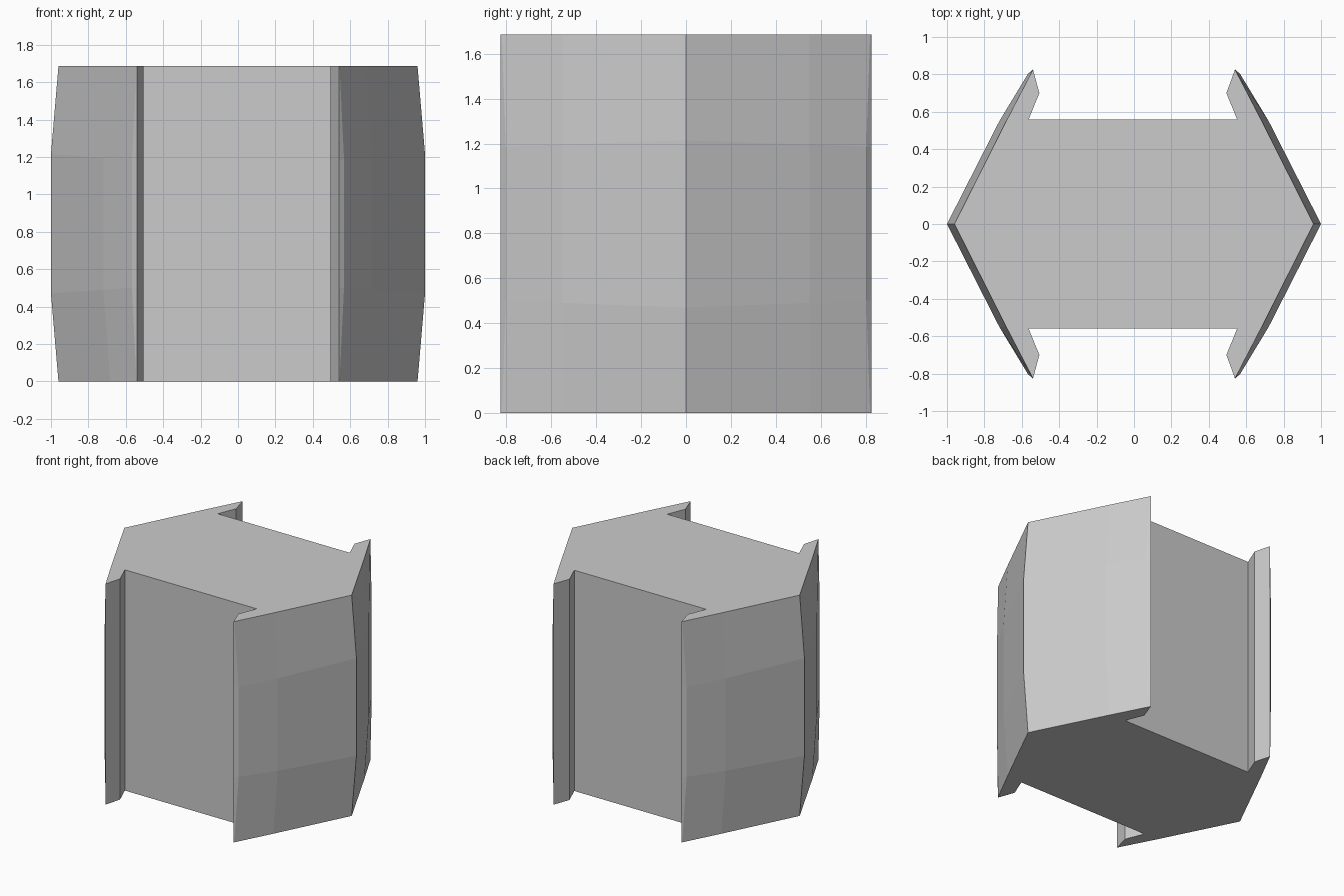
import bpy
import bmesh

if "Cube" in bpy.data.objects:
    bpy.data.objects.remove(bpy.data.objects["Cube"])

H = 1.685
# Quarter profile: end (x, y), bulged middle (x, y), lower height of the bulge
QUARTER = [
    ((0.96, 0.0), (1.0, 0.0), 0.47),          # side ridge
    ((0.683, 0.55), (0.72, 0.55), 0.49),      # outer bend
    ((0.543, 0.82), (0.567, 0.803), 0.50),    # outer lip
    ((0.54, 0.826), (0.54, 0.826), 0.50),     # tip
    ((0.50, 0.70), (0.50, 0.70), 0.50),       # hook
    ((0.557, 0.56), (0.557, 0.56), 0.50),     # notch corner
]


def mirrored(sx, sy, pts):
    out = []
    for i, (end, mid, z) in pts:
        dx = -0.006 if i > 3 else 0.0  # hooks sit slightly off centre
        out.append(((end[0] * sx + dx, end[1] * sy), (mid[0] * sx + dx, mid[1] * sy), z))
    return out


q = list(enumerate(QUARTER))
ring = (mirrored(1, 1, q) + mirrored(-1, 1, q[::-1])
        + mirrored(-1, -1, q[1:]) + mirrored(1, -1, q[:0:-1]))

# Body: four levels lofted together
bm = bmesh.new()
levels = [
    [bm.verts.new((*e, 0)) for e, m, z in ring],
    [bm.verts.new((*m, z)) for e, m, z in ring],
    [bm.verts.new((*m, H - z)) for e, m, z in ring],
    [bm.verts.new((*e, H)) for e, m, z in ring],
]
n = len(ring)
for a, b in zip(levels, levels[1:]):
    for i in range(n):
        j = (i + 1) % n
        bm.faces.new((a[i], a[j], b[j], b[i]))

# Flat caps
bm.faces.new(levels[0][::-1])
bm.faces.new(levels[3])
bmesh.ops.recalc_face_normals(bm, faces=bm.faces)

mesh = bpy.data.meshes.new("bulged_block")
bm.to_mesh(mesh)
bm.free()
obj = bpy.data.objects.new("bulged_block", mesh)
bpy.context.collection.objects.link(obj)
